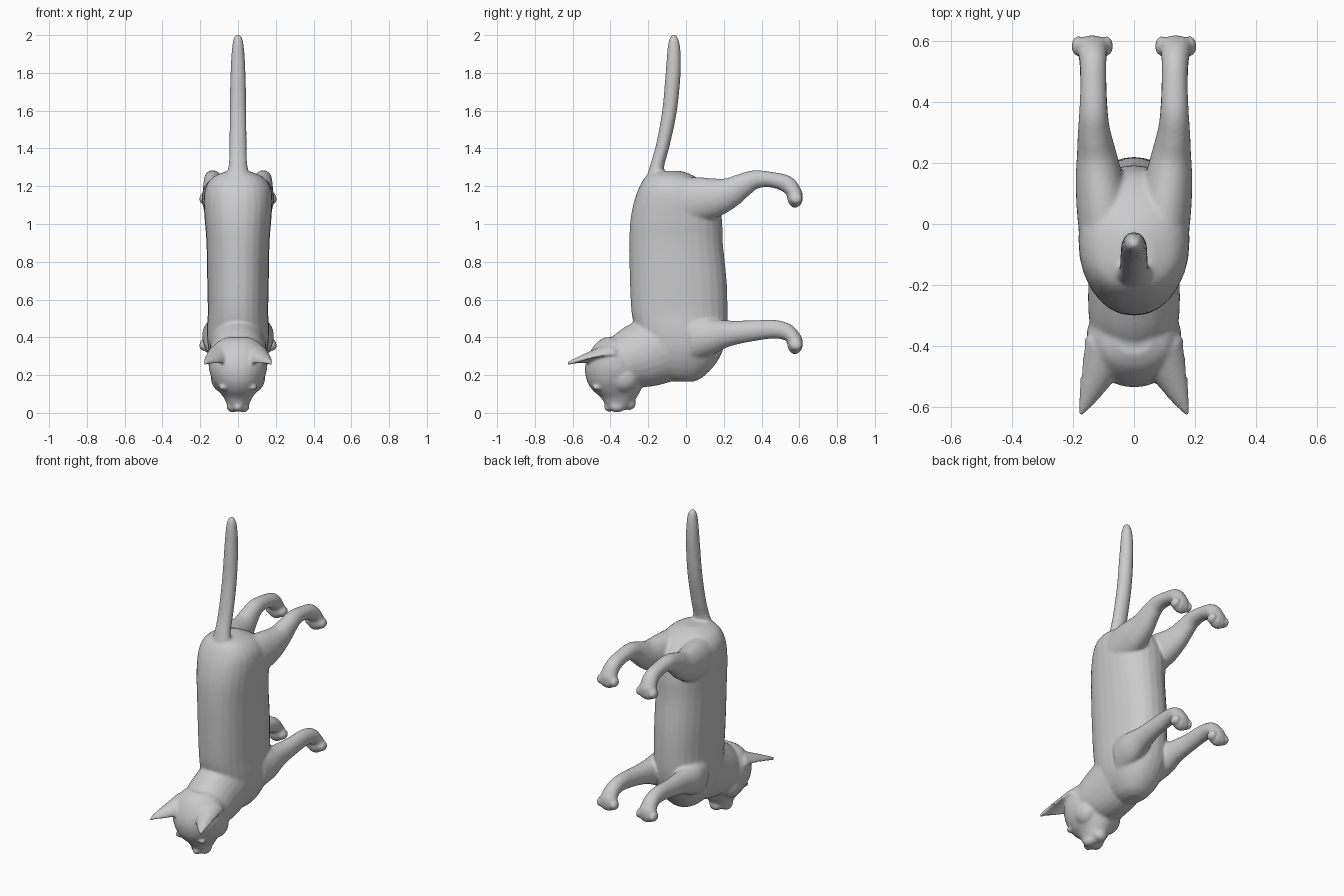
import bpy, bmesh, math
from mathutils import Vector, Matrix

cube = bpy.data.objects.get("Cube")
if cube:
    bpy.data.objects.remove(cube)

grey = bpy.data.materials.new("grey fur")
grey.use_nodes = True
grey.diffuse_color = (0.6, 0.6, 0.6, 1)
grey.node_tree.nodes["Principled BSDF"].inputs["Base Color"].default_value = (0.6, 0.6, 0.6, 1)

bm = bmesh.new()
SIDES = 28


def catmull(keys, steps=5):
    """Smoothly interpolate rows of equal length."""
    out = []
    for i in range(len(keys) - 1):
        quad = [keys[max(i - 1, 0)], keys[i], keys[i + 1], keys[min(i + 2, len(keys) - 1)]]
        for s in range(steps):
            t = s / steps
            out.append([0.5 * (2 * b + (c - a) * t + (2 * a - 5 * b + 4 * c - d) * t * t
                               + (3 * b - a - 3 * c + d) * t ** 3) for a, b, c, d in zip(*quad)])
    out.append(list(keys[-1]))
    return out


def skin(rings):
    """Join rings of points into a closed tube."""
    vs = [[bm.verts.new(p) for p in r] for r in rings]
    for a, b in zip(vs, vs[1:]):
        for i in range(len(a)):
            j = (i + 1) % len(a)
            bm.faces.new((a[i], a[j], b[j], b[i]))
    bm.faces.new(vs[0][::-1])
    bm.faces.new(vs[-1])


def tube(keys, power=2.0, level=False):
    """Loft rows of (x, y, z, half width, half depth); level keeps rings horizontal."""
    rows = catmull(keys)
    pts = [Vector(r[:3]) for r in rows]
    rings = []
    for i, r in enumerate(rows):
        t = (pts[min(i + 1, len(pts) - 1)] - pts[max(i - 1, 0)]).normalized()
        side = Vector((1, 0, 0))
        up = Vector((0, 1, 0)) if level else t.cross(side).normalized()
        ring = []
        for k in range(SIDES):
            c, s = math.cos(math.tau * k / SIDES), math.sin(math.tau * k / SIDES)
            cx = math.copysign(abs(c) ** (2 / power), c)
            sx = math.copysign(abs(s) ** (2 / power), s)
            ring.append(pts[i] + side * cx * max(r[3], .004) + up * sx * max(r[4], .004))
        rings.append(ring)
    skin(rings)


def blob(center, size):
    m = Matrix.Translation(center) @ Matrix.Diagonal((*size, 1))
    bmesh.ops.create_uvsphere(bm, u_segments=20, v_segments=12, radius=1, matrix=m)


def level_rows(rows):
    """Turn (z, back y, belly y, half width) into loft rows."""
    return [(0, (a + b) / 2, z, w, (b - a) / 2) for z, a, b, w in rows]


# torso, from chest to rump
tube(level_rows([(.165, -.07, .04, .03), (.19, -.13, .09, .08), (.25, -.2, .15, .125),
                 (.33, -.24, .195, .155), (.43, -.265, .215, .165), (.53, -.288, .22, .16),
                 (.7, -.297, .215, .163), (.9, -.3, .195, .167), (1.03, -.293, .19, .177),
                 (1.13, -.272, .17, .182), (1.2, -.245, .12, .17), (1.25, -.215, .05, .13),
                 (1.28, -.18, -.02, .06)]), 2.25, True)
# neck
tube([(0, -.06, .38, .15, .19), (0, -.17, .33, .15, .185), (0, -.28, .29, .15, .165),
      (0, -.37, .25, .14, .13)])
# head, from crown to muzzle
tube(level_rows([(.4, -.43, -.34, .06), (.37, -.475, -.28, .115), (.31, -.515, -.24, .15),
                 (.24, -.535, -.225, .155), (.17, -.525, -.225, .135), (.12, -.495, -.24, .105),
                 (.08, -.45, -.262, .075), (.04, -.425, -.29, .055), (.015, -.4, -.32, .035)]),
     2.1, True)
# nose and chin
blob((0, -.405, .03), (.026, .03, .024))
blob((0, -.3, .05), (.04, .035, .035))
# tail
tube([(0, -.15, 1.18, .09, .08), (0, -.158, 1.25, .068, .05), (0, -.152, 1.31, .05, .037),
      (0, -.122, 1.42, .046, .036), (0, -.087, 1.6, .044, .039), (0, -.068, 1.8, .04, .04),
      (0, -.064, 1.93, .032, .034), (0, -.065, 1.985, .022, .022), (0, -.065, 2.004, .006, .006)])


def ear(s):
    base, tip = Vector((s * .112, -.435, .285)), Vector((s * .18, -.625, .26))
    wide = Vector((s * .075, .11, .04)).normalized()
    back = Vector((-s * .2, -.2, .96)).normalized()
    rings = []
    for i in range(9):
        f = i / 8
        c = base.lerp(tip, f)
        w = .085 * (1 - f) ** .8 + .006
        ring = []
        for k in range(SIDES):
            a = math.tau * k / SIDES
            d = math.sin(a)
            depth = (.06 * (1 - f) + .012) * d if d > 0 else (.03 * (1 - f) - .008) * -d * min(1, f * 2.5)
            ring.append(c + wide * math.cos(a) * w + back * depth)
        rings.append(ring)
    skin(rings)


def paw(x, y, z):
    blob((x, y, z + .055), (.056, .042, .06))
    for k in range(4):
        off = (k - 1.5) / 1.5
        blob((x + off * .047, y + .006, z + .027 + .016 * abs(off)), (.0215, .034, .03))


for s in (-1, 1):
    ear(s)
    # muzzle pads, cheeks and eyelids
    blob((s * .027, -.365, .035), (.034, .045, .033))
    blob((s * .085, -.33, .19), (.06, .08, .08))
    blob((s * .078, -.47, .135), (.024, .026, .016))
    # shoulder and front leg
    tube([(s * .09, .02, .4, .085, .13), (s * .11, .12, .405, .08, .1), (s * .12, .22, .42, .06, .07),
          (s * .13, .34, .433, .047, .056), (s * .133, .46, .443, .043, .05),
          (s * .135, .535, .428, .045, .045), (s * .137, .57, .39, .05, .038),
          (s * .137, .575, .35, .045, .03)])
    paw(s * .137, .577, .315)
    # thigh and hind leg
    tube([(s * .085, -.08, 1.1, .09, .15), (s * .1, .05, 1.125, .088, .125),
          (s * .113, .15, 1.14, .078, .105), (s * .122, .23, 1.165, .065, .082),
          (s * .13, .3, 1.205, .054, .064), (s * .133, .365, 1.235, .047, .05),
          (s * .133, .45, 1.235, .043, .041), (s * .134, .53, 1.213, .044, .045),
          (s * .137, .57, 1.17, .05, .04), (s * .137, .575, 1.13, .045, .03)])
    paw(s * .137, .577, 1.09)

bmesh.ops.recalc_face_normals(bm, faces=bm.faces)
mesh = bpy.data.meshes.new("cat_body")
bm.to_mesh(mesh)
bm.free()
cat = bpy.data.objects.new("cat_body", mesh)
bpy.context.collection.objects.link(cat)
mesh.materials.append(grey)

# fuse the parts into one soft skin
fuse = cat.modifiers.new("fuse", 'REMESH')
fuse.mode = 'VOXEL'
fuse.voxel_size = .008
fuse.use_smooth_shade = True
soft = cat.modifiers.new("soften", 'SMOOTH')
soft.factor = .5
soft.iterations = 8
